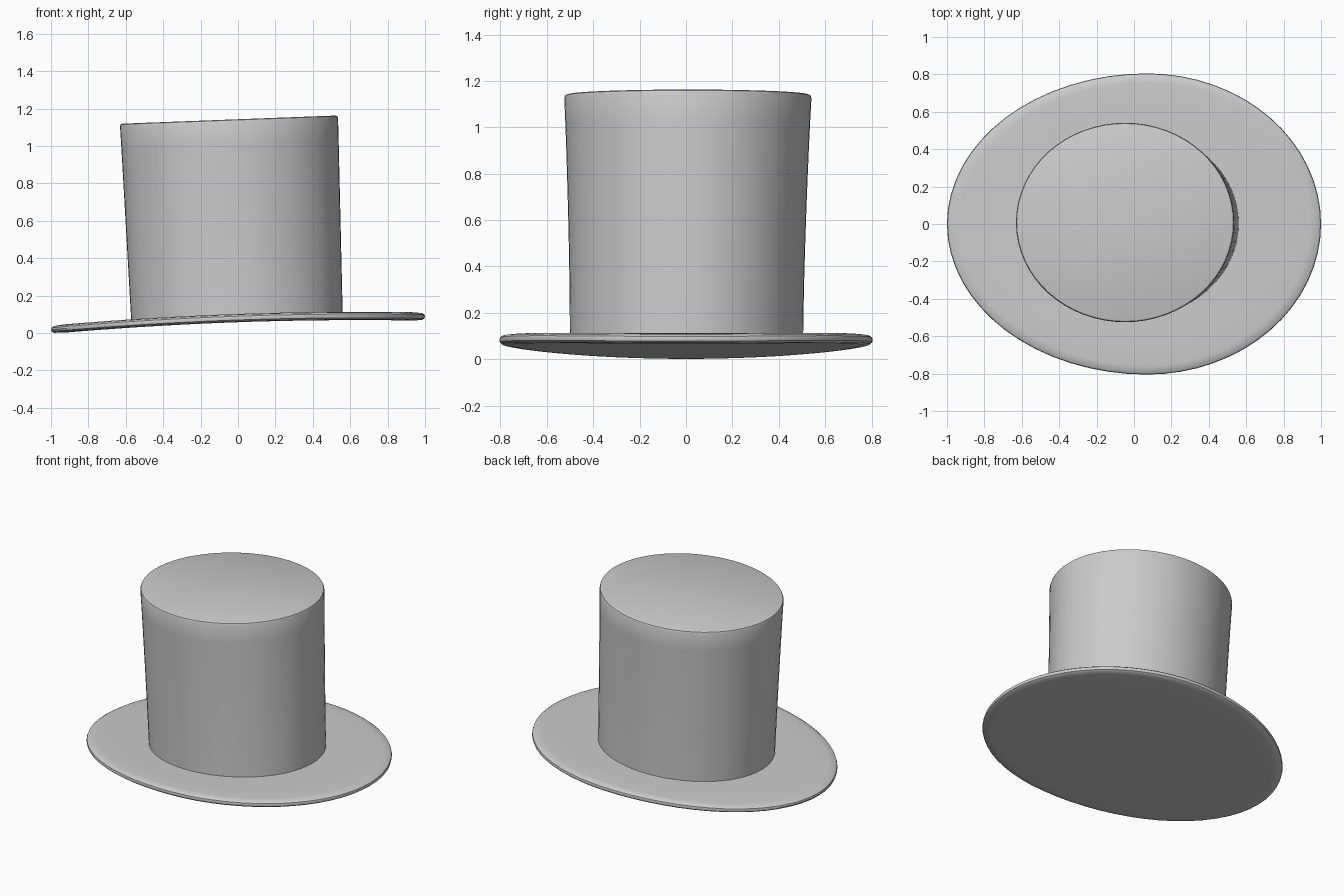
import bpy, bmesh, math

cube = bpy.data.objects.get("Cube")
if cube:
    bpy.data.objects.remove(cube, do_unlink=True)

SEGMENTS = 64

felt = bpy.data.materials.new("grey felt")
felt.use_nodes = True
GREY = (0.6, 0.6, 0.6, 1)
felt.diffuse_color = GREY
felt.node_tree.nodes["Principled BSDF"].inputs["Base Color"].default_value = GREY


def loft(name, rings, cap_start=True):
    """Skin a list of functions angle -> point, closing the ends."""
    bm = bmesh.new()
    loops = []
    for ring in rings:
        angles = [2 * math.pi * i / SEGMENTS for i in range(SEGMENTS)]
        loops.append([bm.verts.new(ring(a)) for a in angles])
    for low, high in zip(loops, loops[1:]):
        for i in range(SEGMENTS):
            j = (i + 1) % SEGMENTS
            bm.faces.new((low[i], low[j], high[j], high[i]))
    for loop in ([loops[0]] if cap_start else []) + [loops[-1]]:
        bm.faces.new(loop)
    bmesh.ops.recalc_face_normals(bm, faces=bm.faces)
    mesh = bpy.data.meshes.new(name)
    bm.to_mesh(mesh)
    bm.free()
    mesh.materials.append(felt)
    obj = bpy.data.objects.new(name, mesh)
    bpy.context.collection.objects.link(obj)
    bpy.ops.object.select_all(action='DESELECT')
    obj.select_set(True)
    bpy.context.view_layer.objects.active = obj
    bpy.ops.object.shade_smooth_by_angle(angle=math.radians(35))
    return obj


def brim_height(x):
    return 0.08 + 0.035 * x - 0.027 * x * x


# Brim: egg-shaped plate that droops towards one end, with a rounded rim
def brim_ring(scale, offset):
    def point(a):
        reach = 0.93 if math.cos(a) > 0 else 1.07
        x = 0.07 + (reach - 0.07 * (1 - scale)) * scale * math.cos(a)
        return (x, 0.805 * scale * math.sin(a), brim_height(x) + offset)
    return point


steps = [0.02, 0.2, 0.4, 0.6, 0.8, 0.94]
lower = [(s, -0.022) for s in steps]
rim = [(0.985, -0.018), (0.997, -0.01), (1, 0), (0.997, 0.01), (0.985, 0.018)]
upper = [(s, 0.022) for s in reversed(steps)]
loft("brim", [brim_ring(s, o) for s, o in lower + rim + upper])


# Crown: leaning, gently flared tube with a tilted flat top
def crown_ring(t, inset=0, drop=0):
    def point(a):
        cx = -0.005 - 0.043 * t
        rx = 0.565 + 0.018 * t - inset
        ry = 0.503 + 0.03 * t ** 1.6 - inset
        x = cx + rx * math.cos(a)
        top = 1.143 + 0.038 * x
        z = brim_height(x) * (1 - t) + top * t - drop
        return (x, 0.002 + 0.006 * t + ry * math.sin(a), z)
    return point


wall = [crown_ring(i / 8) for i in range(8)]
edge = [crown_ring(1, 0, 0.014), crown_ring(1, 0.004, 0.004), crown_ring(1, 0.014)]
loft("crown", wall + edge, cap_start=False)
